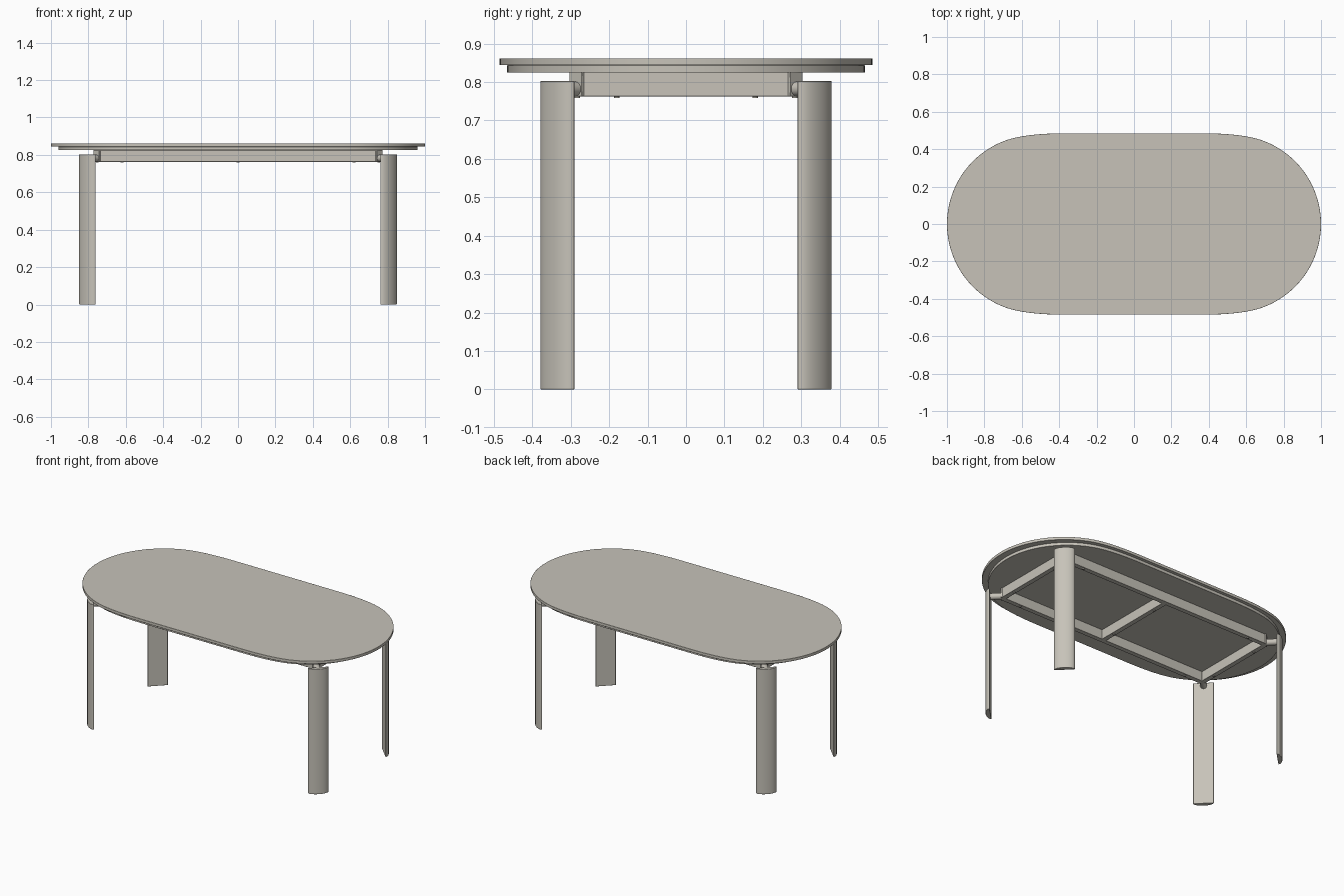
import bpy, bmesh, math
from mathutils import Matrix, Vector

cube = bpy.data.objects.get("Cube")
if cube:
    bpy.data.objects.remove(cube)

COLOUR = (0.57, 0.545, 0.485, 1)
mat = bpy.data.materials.new("warm_grey")
mat.use_nodes = True
mat.diffuse_color = COLOUR
bsdf = mat.node_tree.nodes["Principled BSDF"]
bsdf.inputs["Base Color"].default_value = COLOUR
bsdf.inputs["Roughness"].default_value = 0.6


def finish(name, bm, matrix=None, bevel=0.0):
    """Turn a bmesh into a shaded object with optional soft edges."""
    bmesh.ops.recalc_face_normals(bm, faces=bm.faces)
    mesh = bpy.data.meshes.new(name)
    bm.to_mesh(mesh)
    bm.free()
    mesh.materials.append(mat)
    ob = bpy.data.objects.new(name, mesh)
    bpy.context.collection.objects.link(ob)
    if matrix:
        ob.matrix_world = matrix
    if bevel:
        mod = ob.modifiers.new("soft_edges", "BEVEL")
        mod.width, mod.segments = bevel, 2
        mod.limit_method, mod.angle_limit = "ANGLE", math.radians(40)
    bpy.ops.object.select_all(action="DESELECT")
    ob.select_set(True)
    bpy.context.view_layer.objects.active = ob
    bpy.ops.object.shade_smooth_by_angle(angle=math.radians(35))
    return ob


def prism(name, outline, z0, z1, matrix=None, bevel=0.0):
    """Extrude a flat outline from z0 to z1."""
    bm = bmesh.new()
    base = bm.faces.new([bm.verts.new((x, y, z0)) for x, y in outline])
    top = bmesh.ops.extrude_face_region(bm, geom=[base])["geom"]
    bmesh.ops.translate(bm, vec=(0, 0, z1 - z0),
                        verts=[v for v in top if isinstance(v, bmesh.types.BMVert)])
    return finish(name, bm, matrix, bevel)


def box(name, x, y, sx, sy, z0, z1, turn=0.0):
    rect = [(-sx / 2, -sy / 2), (sx / 2, -sy / 2), (sx / 2, sy / 2), (-sx / 2, sy / 2)]
    place = Matrix.Translation((x, y, 0)) @ Matrix.Rotation(turn, 4, "Z")
    return prism(name, rect, z0, z1, place, 0.001)


def rod(name, a, b, radius, bevel=0.0):
    a, b = Vector(a), Vector(b)
    bm = bmesh.new()
    bmesh.ops.create_cone(bm, cap_ends=True, segments=24, radius1=radius,
                          radius2=radius, depth=(b - a).length)
    turn = (b - a).to_track_quat("Z", "Y").to_matrix().to_4x4()
    return finish(name, bm, Matrix.Translation((a + b) / 2) @ turn, bevel)


def top_outline(scale):
    """Long oval: round ends easing into straight sides."""
    quarter = []
    for i in range(25):
        a = math.radians(70) * i / 24
        quarter.append(Vector((0.525 + 0.475 * math.cos(a), 0.475 * math.sin(a))))
    start, mid, end = quarter[-1], Vector((0.58, 0.485)), Vector((0.36, 0.485))
    for i in range(1, 13):
        t = i / 12
        quarter.append(start * (1 - t) ** 2 + mid * 2 * t * (1 - t) + end * t * t)
    half = quarter + [Vector((-p.x, p.y)) for p in reversed(quarter)]
    full = half + [Vector((p.x, -p.y)) for p in reversed(half[1:-1])]
    return [p * scale for p in full]


# Table top and the thinner panel beneath it
prism("table_top", top_outline(1), 0.844, 0.862, bevel=0.001)
prism("under_panel", top_outline(0.96), 0.825, 0.844, bevel=0.001)

# Supporting frame
LOW, HIGH = 0.763, 0.825
for s, side in ((-1, "front"), (1, "back")):
    box(side + "_rail", 0, s * 0.283, 1.49, 0.03, LOW, HIGH)
for s, side in ((-1, "right"), (1, "left")):
    box(side + "_rail", s * 0.752, 0, 0.03, 0.54, LOW, HIGH)
box("middle_rail", 0, 0, 0.03, 0.54, LOW, HIGH)

# Screw heads under the rails
for x, y in ((0, 0.18), (0.62, 0.283), (0.752, 0.18)):
    for sx in ((1, -1) if x else (1,)):
        for sy in (1, -1):
            rod("screw_head", (sx * x, sy * y, 0.758), (sx * x, sy * y, LOW), 0.007)

# D-shaped leg section: flat inside, bowed outside
section = [(0.06 * math.cos(math.pi * i / 32), 0.028 * math.sin(math.pi * i / 32) - 0.0125)
           for i in range(33)]

# Legs with their corner blocks and connecting rods
for sx, side in ((-1, "right"), (1, "left")):
    for sy, end in ((-1, "front"), (1, "back")):
        name = end + "_" + side
        turn = math.atan2(sy, sx) - math.pi / 2
        place = Matrix.Translation((sx * 0.811, sy * 0.341, 0)) @ Matrix.Rotation(turn, 4, "Z")
        prism(name + "_leg", section, 0, 0.803, place, 0.002)
        box(name + "_corner_block", sx * 0.747, sy * 0.277, 0.045, 0.03, LOW, HIGH, turn)
        rod(name + "_leg_rod", (sx * 0.745, sy * 0.275, 0.782),
            (sx * 0.804, sy * 0.334, 0.782), 0.019, 0.003)
